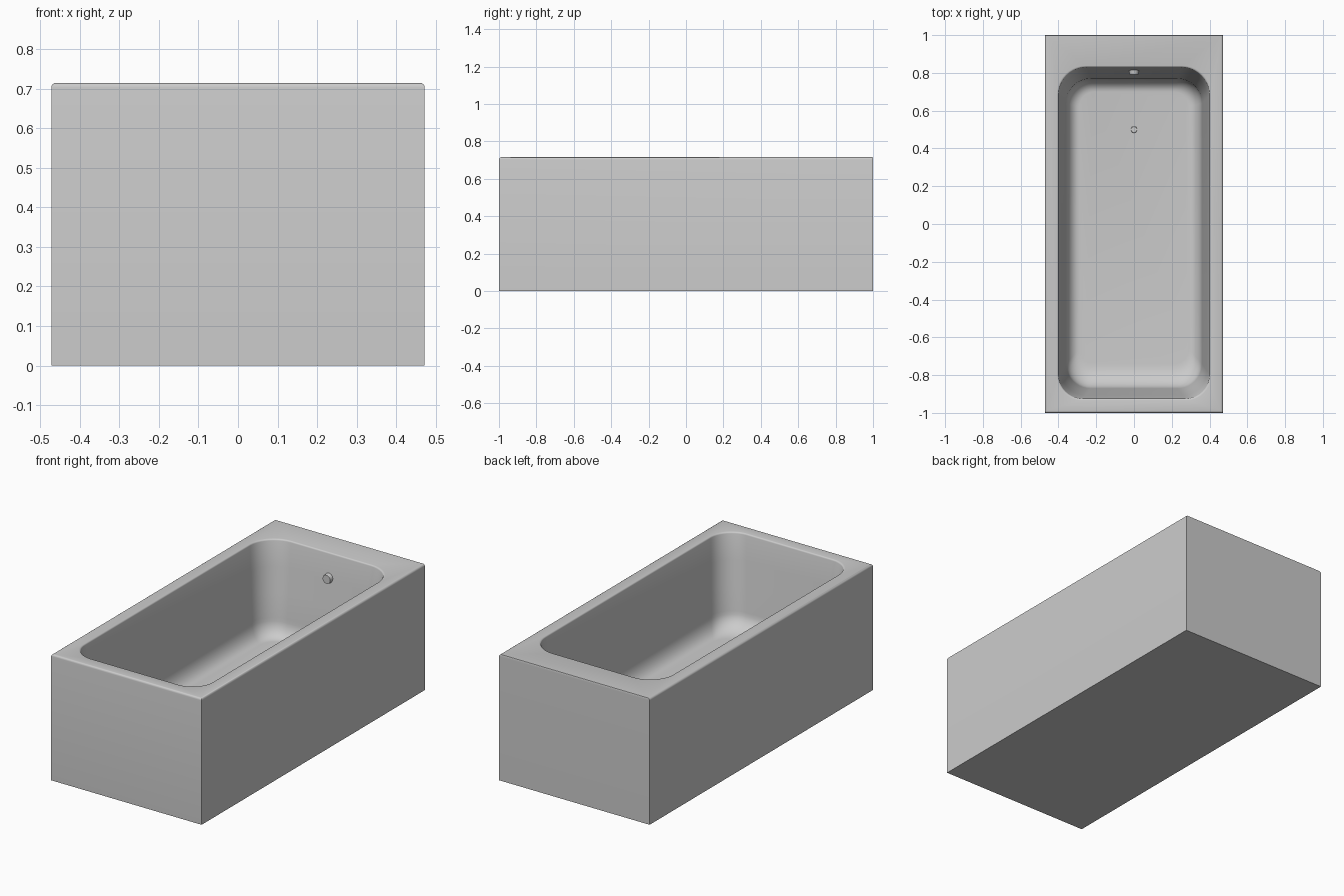
import bpy, bmesh, math
from mathutils import Matrix

if "Cube" in bpy.data.objects:
    bpy.data.objects.remove(bpy.data.objects["Cube"])

K = 10  # segments per corner


def ring(bm, hw, y0, y1, r_front, r_back, z):
    """Rounded rectangle of verts, counter-clockwise from the front right corner."""
    corners = [(hw, y0, -1, 1, r_front, -90), (hw, y1, -1, -1, r_back, 0),
               (-hw, y1, 1, -1, r_back, 90), (-hw, y0, 1, 1, r_front, 180)]
    out = []
    for cx, cy, sx, sy, r, start in corners:
        for i in range(K + 1):
            a = math.radians(start + 90 * i / K)
            out.append(bm.verts.new((cx + sx * r + r * math.cos(a),
                                     cy + sy * r + r * math.sin(a), z)))
    return out


def finish(bm, name, angle=35):
    bmesh.ops.remove_doubles(bm, verts=bm.verts, dist=1e-5)
    bmesh.ops.recalc_face_normals(bm, faces=bm.faces)
    me = bpy.data.meshes.new(name)
    bm.to_mesh(me)
    bm.free()
    ob = bpy.data.objects.new(name, me)
    bpy.context.collection.objects.link(ob)
    bpy.context.view_layer.objects.active = ob
    ob.select_set(True)
    bpy.ops.object.shade_smooth_by_angle(angle=math.radians(angle))
    ob.select_set(False)
    return ob


# Tub: outer apron, rim and basin lofted as one shell
TOP, FLOOR, BASE = 0.715, 0.20, 0.30
bm = bmesh.new()
rings = [ring(bm, 0.472, -1, 1, 0, 0, 0)]
for i in range(5):  # rounded outer rim edge
    a = math.pi / 2 * i / 4
    d = 0.012 * (1 - math.cos(a))
    rings.append(ring(bm, 0.472 - d, -1 + d, 1 - d * 0.2, 0, 0,
                      TOP - 0.012 + 0.012 * math.sin(a)))
for i in range(4):  # rounded basin lip
    a = math.pi / 2 * i / 3
    d = 0.008 * (1 - math.sin(a))
    rings.append(ring(bm, 0.40 + d, -0.925 - d, 0.83 + d, 0.13, 0.15,
                      TOP - 0.008 + 0.008 * math.cos(a)))
for i in range(1, 4):  # tapered walls
    t = i / 3
    rings.append(ring(bm, 0.40 - 0.04 * t, -0.925 + 0.055 * t, 0.83 - 0.06 * t,
                      0.13, 0.15 - 0.02 * t, TOP - 0.008 + (BASE - TOP + 0.008) * t))
for i in range(1, 9):  # curve into the floor
    a = math.pi / 2 * i / 8
    f = 1 - math.cos(a)
    rings.append(ring(bm, 0.36 - 0.07 * f, -0.87 + 0.13 * f, 0.77 - 0.07 * f,
                      0.13 - 0.05 * f, 0.13 - 0.05 * f,
                      BASE - (BASE - FLOOR) * math.sin(a)))
for a, b in zip(rings, rings[1:]):
    n = len(a)
    for i in range(n):
        j = (i + 1) % n
        bm.faces.new((a[i], a[j], b[j], b[i]))
bm.faces.new(rings[0])
bm.faces.new(rings[-1])
finish(bm, "bathtub")


def disc(name, radius, depth, matrix):
    bm = bmesh.new()
    bmesh.ops.create_cone(bm, cap_ends=True, segments=32, radius1=radius,
                          radius2=radius * 0.85, depth=depth, matrix=matrix)
    return finish(bm, name)


# Overflow cover on the back wall, drain in the floor
disc("overflow_cover", 0.028, 0.03,
     Matrix.Translation((0, 0.807, 0.58)) @ Matrix.Rotation(math.radians(90), 4, 'X'))
disc("drain", 0.018, 0.006, Matrix.Translation((0, 0.5, FLOOR + 0.001)))
